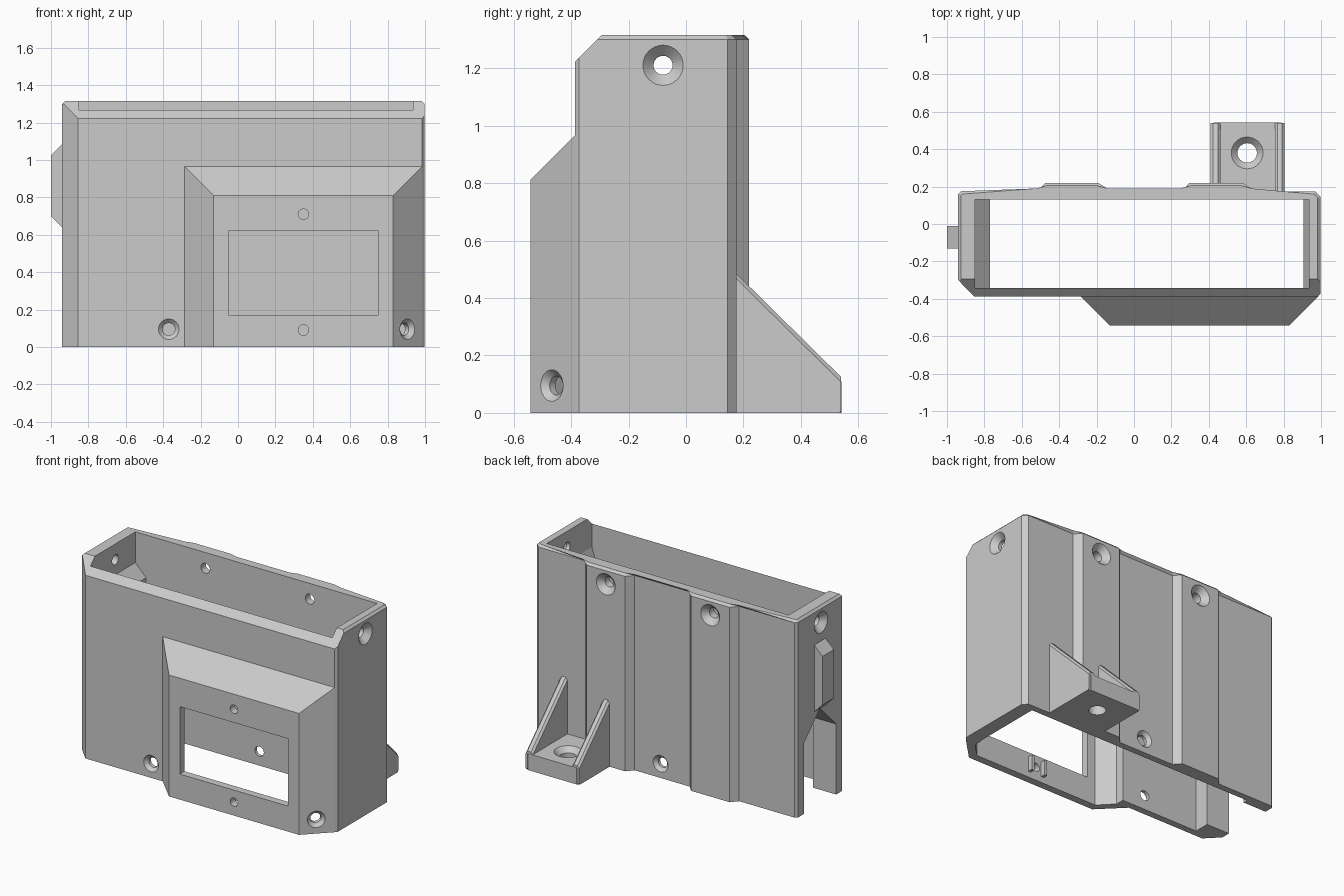
import bpy, bmesh, math
from mathutils import Vector

if "Cube" in bpy.data.objects:
    bpy.data.objects.remove(bpy.data.objects["Cube"])

grey = bpy.data.materials.new("plain grey")
grey.use_nodes = True
COLOUR = (0.6, 0.6, 0.6, 1)
grey.diffuse_color = COLOUR
grey.node_tree.nodes["Principled BSDF"].inputs["Base Color"].default_value = COLOUR


def loft(name, rings, bevel=0, pick=None, cut=None):
    """Closed solid through rings of points; optional edge bevel and plane cut."""
    bm = bmesh.new()
    rows = [[bm.verts.new(p) for p in ring] for ring in rings]
    n = len(rows[0])
    for a, b in zip(rows, rows[1:]):
        for i in range(n):
            j = (i + 1) % n
            bm.faces.new((a[i], a[j], b[j], b[i]))
    bm.faces.new(rows[0])
    bm.faces.new(rows[-1])
    if bevel:
        edges = [e for e in bm.edges if pick(*[v.co for v in e.verts])]
        bmesh.ops.bevel(bm, geom=edges, offset=bevel, segments=1, affect='EDGES')
    if cut:
        geom = bm.verts[:] + bm.edges[:] + bm.faces[:]
        res = bmesh.ops.bisect_plane(bm, geom=geom, plane_co=cut[0], plane_no=cut[1],
                                     clear_outer=True)
        edges = [g for g in res["geom_cut"] if isinstance(g, bmesh.types.BMEdge)]
        bmesh.ops.contextual_create(bm, geom=edges)
    bmesh.ops.recalc_face_normals(bm, faces=bm.faces)
    mesh = bpy.data.meshes.new(name)
    bm.to_mesh(mesh)
    bm.free()
    mesh.materials.append(grey)
    ob = bpy.data.objects.new(name, mesh)
    bpy.context.collection.objects.link(ob)
    return ob


def along_x(name, outline, x0, x1, **kw):
    return loft(name, [[(x, y, z) for y, z in outline] for x in (x0, x1)], **kw)


def rect_y(y, x0, x1, z0, z1):
    return [(x0, y, z0), (x1, y, z0), (x1, y, z1), (x0, y, z1)]


def rect_z(z, x0, x1, y0, y1):
    return [(x0, y0, z), (x1, y0, z), (x1, y1, z), (x0, y1, z)]


def drill(pos, outward, r_in, r_out=None, depth=0.3):
    """Cutter for a plain or countersunk round hole."""
    r_out = r_out or r_in
    out = Vector(outward).normalized()
    turn = out.to_track_quat('Z', 'Y')
    sink = max(r_out - r_in, 0.01)
    rings = []
    for h, r in ((0.1, r_out), (0, r_out), (-sink, r_in), (-depth, r_in)):
        rings.append([Vector(pos) + turn @ Vector((r * math.cos(t), r * math.sin(t), h))
                      for t in (math.tau * i / 32 for i in range(32))])
    return loft("hole_cutter", rings)


def combine(ob, tool, operation='DIFFERENCE'):
    mod = ob.modifiers.new("combine", 'BOOLEAN')
    mod.operation, mod.solver, mod.object = operation, 'EXACT', tool
    bpy.context.view_layer.objects.active = ob
    bpy.ops.object.modifier_apply(modifier=mod.name)
    bpy.data.objects.remove(tool)


# Outer shell outline, with two raised bands on the back
TOP, FRONT, BACK, BAND = 1.315, -0.387, 0.175, 0.22
outline = [(-0.94, -0.3), (-0.855, FRONT), (0.985, FRONT), (0.997, -0.372),
           (0.997, 0.145), (0.967, BACK)]
for x in (0.438, -0.333):
    outline += [(x + 0.182, BACK), (x + 0.142, BAND), (x - 0.142, BAND), (x - 0.182, BACK)]
outline += [(-0.925, BACK), (-0.94, 0.16)]
housing = loft("housing", [[(x, y, z) for x, y in outline] for z in (0, TOP)],
               bevel=0.015, pick=lambda a, b: min(a.z, b.z) > 1.3,
               cut=((0, FRONT, 1.222), (0, -1, 1)))

# Sloping bulge on the front
combine(housing, loft("front_bulge", [rect_y(-0.36, -0.285, 0.985, 0, 0.965),
                                      rect_y(FRONT, -0.285, 0.985, 0, 0.965),
                                      rect_y(-0.542, -0.13, 0.83, 0, 0.81)]), 'UNION')

# Hollow interior, open at top and bottom
combine(housing, loft("cavity", [rect_z(z, x0, x1, -0.342, 0.132) for z, x0, x1 in
                                 ((-0.1, -0.77, 0.905), (1.03, -0.77, 0.905),
                                  (1.11, -0.85, 0.935), (1.5, -0.85, 0.935))]))
combine(housing, loft("bulge_cavity", [rect_y(-0.3, -0.2, 0.9, -0.1, 0.88),
                                       rect_y(-0.4, -0.2, 0.9, -0.1, 0.88),
                                       rect_y(-0.492, -0.11, 0.81, -0.1, 0.79)]))

# Front window and gabled slot in the right side
combine(housing, loft("window_cutter", [rect_y(y, -0.05, 0.75, 0.17, 0.62)
                                        for y in (-0.6, -0.4)]))
combine(housing, along_x("slot_cutter", [(-0.24, -0.1), (0.1, -0.1), (0.1, 0.47),
                                         (-0.07, 0.64), (-0.24, 0.47)], -1.1, -0.7))

# Screw holes: position, outward direction, inner and outer radius
for hole in (((0.35, -0.542, 0.71), (0, -1, 0), 0.028),
             ((0.35, -0.542, 0.09), (0, -1, 0), 0.028),
             ((-0.37, FRONT, 0.095), (0, -1, 0), 0.033, 0.055),
             ((0.905, -0.467, 0.095), (1, -1, 0), 0.033, 0.055),
             ((0.997, -0.08, 1.21), (1, 0, 0), 0.033, 0.07),
             ((-0.94, -0.08, 1.21), (-1, 0, 0), 0.033, 0.07),
             ((0.438, BAND, 1.21), (0, 1, 0), 0.033, 0.07),
             ((-0.333, BAND, 1.21), (0, 1, 0), 0.033, 0.07),
             ((0.065, BACK, 0.095), (0, 1, 0), 0.033, 0.055)):
    combine(housing, drill(*hole))

# Small ribs beside the lower inner screw hole
for side, x in (("left", 0.4), ("right", 0.3)):
    loft(side + "_inner_rib", [rect_y(y, x - 0.01, x + 0.01, 0.04, 0.14)
                               for y in (-0.5, -0.46)])

# Hook on the right side
loft("side_hook", [[(x, y, z) for y, z in ((-0.13, z0), (-0.01, z0), (-0.01, z1), (-0.13, z1))]
                   for x, z0, z1 in ((-0.9, 0.64, 1.085), (-0.94, 0.64, 1.085),
                                     (-1, 0.7, 1.025))])

# Foot bracket at the back: drilled floor and two gussets
foot = loft("foot_floor", [rect_z(z, 0.412, 0.803, 0.15, 0.542) for z in (0, 0.11)],
            bevel=0.015, pick=lambda a, b: abs(a.z - b.z) > 0.05 and a.y > 0.5)
combine(foot, drill((0.605, 0.38, 0.11), (0, 0, 1), 0.052, 0.085))
for side, x in (("left", 0.753), ("right", 0.41)):
    along_x(side + "_foot_gusset", [(0.15, 0), (0.535, 0), (0.54, 0.01), (0.54, 0.125),
                                    (0.15, 0.51)], x, x + 0.052, bevel=0.013,
            pick=lambda a, b: abs(a.y - b.y) > 0.2 and abs(a.z - b.z) > 0.2)
